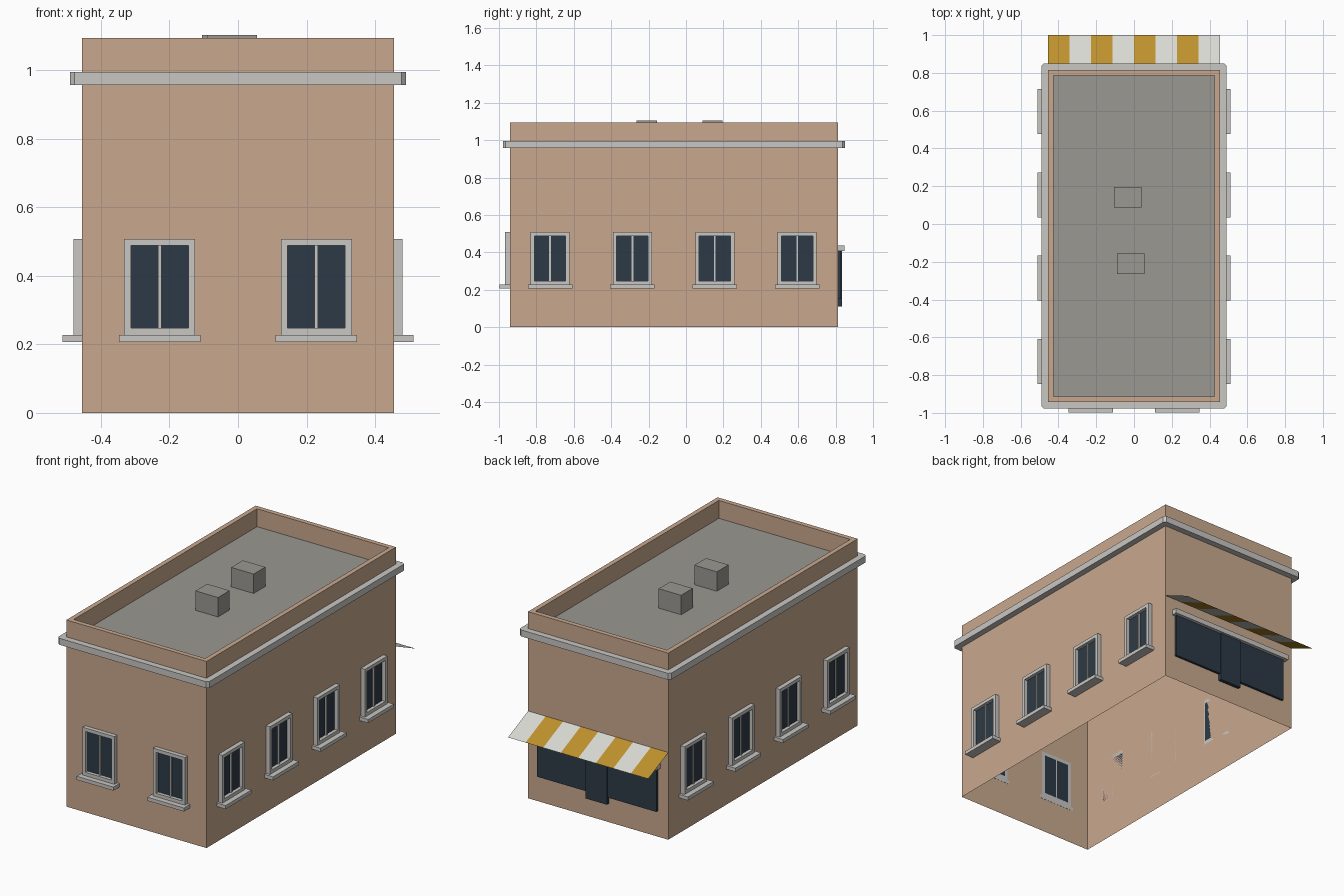
import bpy, bmesh
from math import pi
from mathutils import Matrix, Vector

cube = bpy.data.objects.get("Cube")
if cube:
    bpy.data.objects.remove(cube, do_unlink=True)


def material(name, rgb):
    m = bpy.data.materials.new(name)
    m.use_nodes = True
    m.diffuse_color = (*rgb, 1)
    m.node_tree.nodes["Principled BSDF"].inputs["Base Color"].default_value = (*rgb, 1)
    return m


TAN = material("tan wall", (0.584, 0.397, 0.275))
STONE = material("pale stone", (0.578, 0.571, 0.546))
ROOF = material("roof grey", (0.328, 0.314, 0.287))
GLASS = material("dark glass", (0.026, 0.042, 0.061))
GOLD = material("awning gold", (0.515, 0.283, 0.026))
WHITE = material("awning white", (0.694, 0.694, 0.658))


def finish(bm, name, *mats):
    mesh = bpy.data.meshes.new(name)
    bm.to_mesh(mesh)
    bm.free()
    for m in mats:
        mesh.materials.append(m)
    return mesh


def place(name, mesh, matrix=None):
    ob = bpy.data.objects.new(name, mesh)
    bpy.context.scene.collection.objects.link(ob)
    if matrix:
        ob.matrix_world = matrix
    return ob


def add_box(bm, lo, hi):
    lo, hi = Vector(lo), Vector(hi)
    bmesh.ops.create_cube(bm, size=1, matrix=Matrix.Translation((lo + hi) / 2)
                          @ Matrix.Diagonal((*(hi - lo), 1)))


def boxes(name, mat, *spans):
    bm = bmesh.new()
    for lo, hi in spans:
        add_box(bm, lo, hi)
    return finish(bm, name, mat)


HALF, FRONT, BACK = 0.455, -0.942, 0.814
TOP, DECK = 1.095, 0.99


def ring(bm, off, z, cut=0):
    """Rectangle around the building, grown by off, with optional cut corners."""
    x, y0, y1 = HALF + off, FRONT - off, BACK + off
    if cut:
        pts = [(-x + cut, y0), (x - cut, y0), (x, y0 + cut), (x, y1 - cut),
               (x - cut, y1), (-x + cut, y1), (-x, y1 - cut), (-x, y0 + cut)]
    else:
        pts = [(-x, y0), (x, y0), (x, y1), (-x, y1)]
    return [bm.verts.new((*p, z)) for p in pts]


def bridge(bm, a, b):
    for i in range(len(a)):
        j = (i + 1) % len(a)
        bm.faces.new((a[i], a[j], b[j], b[i]))


# Walls, parapet and roof deck, open underneath
bm = bmesh.new()
rings = [ring(bm, 0, 0), ring(bm, 0, TOP), ring(bm, -0.028, TOP), ring(bm, -0.028, DECK)]
for a, b in zip(rings, rings[1:]):
    bridge(bm, a, b)
bm.faces.new(rings[-1]).material_index = 1
place("building_shell", finish(bm, "building_shell", TAN, ROOF))

# Cornice band with cut corners
bm = bmesh.new()
rings = [ring(bm, 0, 0.958), ring(bm, 0.036, 0.958, 0.014),
         ring(bm, 0.036, 0.996, 0.014), ring(bm, 0, 0.996)]
bridge(bm, rings[1], rings[2])
for inner, outer, flip in ((rings[0], rings[1], True), (rings[3], rings[2], False)):
    for i in range(4):
        j = (i + 1) % 4
        side = [outer[2 * i], outer[2 * i + 1], inner[j], inner[i]]
        corner = [outer[2 * i + 1], outer[(2 * i + 2) % 8], inner[j]]
        for f in (side, corner):
            bm.faces.new(f[::-1] if flip else f)
place("cornice", finish(bm, "cornice", STONE))

# Rooftop units
for i, (x, y) in enumerate(((-0.032, 0.141), (-0.018, -0.21))):
    place(f"roof_unit_{i + 1}", boxes("roof_unit", ROOF, (
        (x - 0.073, y - 0.054, DECK), (x + 0.073, y + 0.054, 1.104))))

# Window parts, facing -y with the wall at y = 0
W, IN, Z0, Z1 = 0.104, 0.084, 0.226, 0.508
G0, G1 = 0.248, 0.488
frame = boxes("window_frame", STONE,
              ((-W, -0.026, Z0), (-IN, 0, Z1)),
              ((IN, -0.026, Z0), (W, 0, Z1)),
              ((-IN, -0.026, G1), (IN, 0, Z1)),
              ((-IN, -0.026, Z0), (IN, 0, G0)),
              ((-0.005, -0.014, G0), (0.005, 0, G1)))
glass = boxes("window_glass", GLASS, ((-IN, -0.006, G0), (IN, 0, G1)))
sill = boxes("window_sill", STONE, ((-0.119, -0.057, 0.207), (0.119, 0, 0.228)))


def window(label, x, y, turn):
    m = Matrix.Translation((x, y, 0)) @ Matrix.Rotation(turn, 4, "Z")
    for part, mesh in (("frame", frame), ("glass", glass), ("sill", sill)):
        place(f"{label}_window_{part}", mesh, m)


for x in (-0.229, 0.229):
    window("front", x, FRONT + 0.001, 0)
for i in range(4):
    y = -0.727 + 0.4405 * i
    window("left", HALF, y, pi / 2)
    window("right", -HALF, y, -pi / 2)

# Shopfront on the back wall
place("shop_glazing", boxes("shop_glazing", GLASS, ((-0.387, BACK, 0.15), (0.387, 0.828, 0.408))))
place("shop_door", boxes("shop_door", GLASS, ((-0.07, BACK, 0.11), (0.07, 0.834, 0.407))))
place("shop_ledge", boxes("shop_ledge", STONE, ((-0.406, BACK, 0.406), (0.406, 0.847, 0.436))))

# Striped awning, a thin sloping sheet
bm = bmesh.new()
STRIPES = 8
rows = []
for i in range(STRIPES + 1):
    x = -HALF + 2 * HALF * i / STRIPES
    rows.append((bm.verts.new((x, BACK, 0.512)), bm.verts.new((x, 1.0, 0.428))))
for i, (a, b) in enumerate(zip(rows, rows[1:])):
    bm.faces.new((a[0], b[0], b[1], a[1])).material_index = i % 2
bmesh.ops.reverse_faces(bm, faces=[f for f in bm.faces if f.calc_center_median() and f.normal.z < 0])
bm.normal_update()
for f in bm.faces:
    if f.normal.z < 0:
        f.normal_flip()
place("awning", finish(bm, "awning", GOLD, WHITE))
